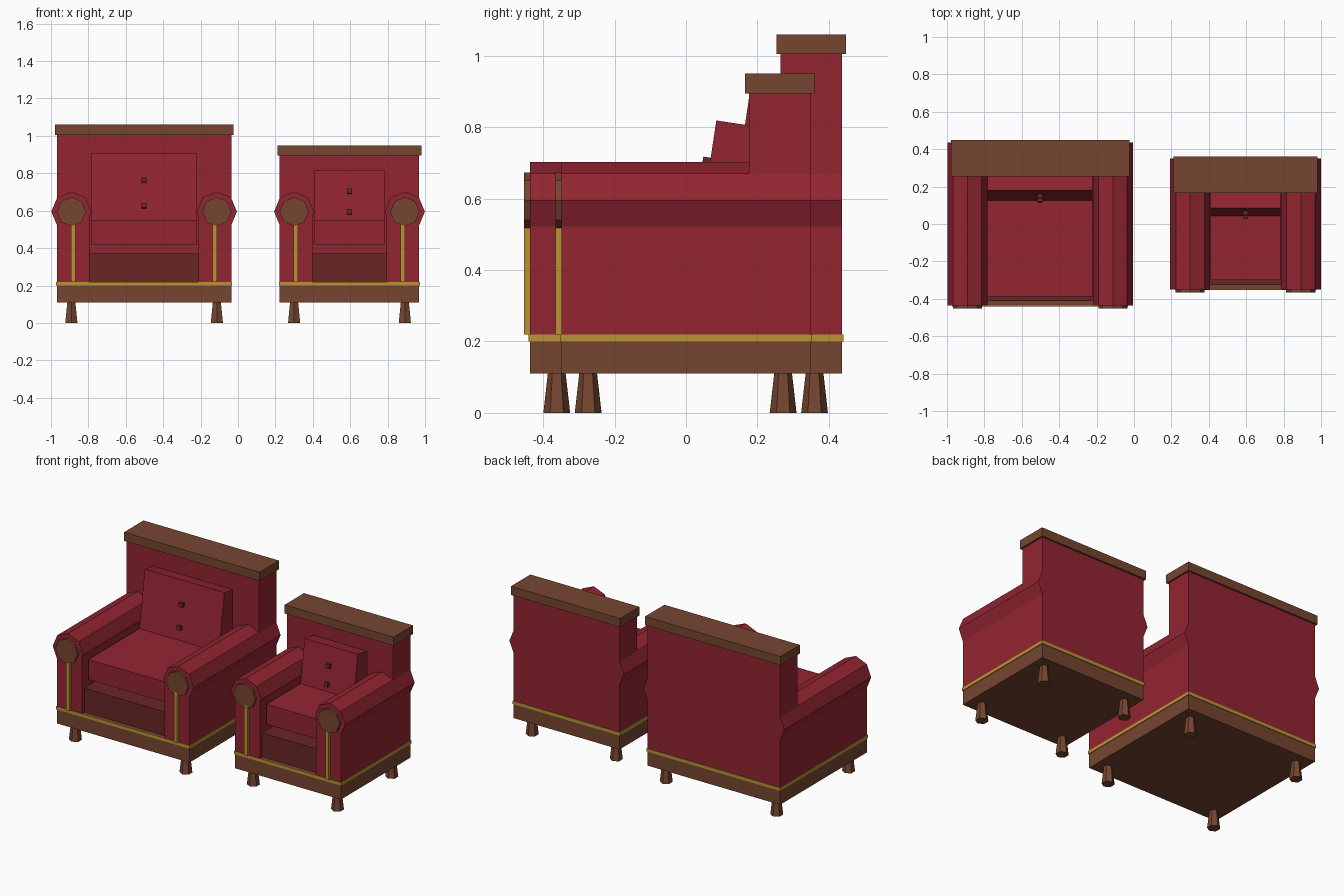
import bpy
from math import radians, sin, cos
from mathutils import Vector

old = bpy.data.objects.get("Cube")
if old:
    bpy.data.objects.remove(old, do_unlink=True)


def material(name, rgb):
    m = bpy.data.materials.new(name)
    m.use_nodes = True
    m.diffuse_color = (*rgb, 1)
    m.node_tree.nodes["Principled BSDF"].inputs["Base Color"].default_value = (*rgb, 1)
    return m


RED = material("red_upholstery", (0.29, 0.018, 0.031))
DARK = material("dark_red_fabric", (0.144, 0.0185, 0.0185))
WOOD = material("brown_wood", (0.18, 0.06, 0.03))
GOLD = material("gold_trim", (0.50, 0.29, 0.034))


def finish(name, mat):
    ob = bpy.context.object
    ob.name = name
    ob.data.materials.append(mat)
    return ob


def box(name, mat, x, y, z, tilt=0):
    """Box from (min, max) ranges, optionally tilted about x."""
    mid = [(a + b) / 2 for a, b in (x, y, z)]
    bpy.ops.mesh.primitive_cube_add(size=1, location=mid, rotation=(tilt, 0, 0))
    ob = finish(name, mat)
    ob.scale = [b - a for a, b in (x, y, z)]
    return ob


def octagon(name, mat, r, x, y, z):
    """Eight-sided roll lying along y, with a corner on top."""
    bpy.ops.mesh.primitive_cylinder_add(
        vertices=8, radius=r, depth=y[1] - y[0],
        location=(x, (y[0] + y[1]) / 2, z), rotation=(radians(90), 0, 0))
    return finish(name, mat)


def armchair(tag, cx, half, depth, back_top, cushion_top, lean_y, buttons):
    """half = body half width, depth = body half depth."""
    front, rear = -depth, depth
    inner = half - 0.175
    arm_x = half - 0.077
    roll_z, seat_z, lean = 0.595, 0.548, 0.15

    def span(h):
        return (cx - h, cx + h)

    # Wooden plinth with a gold band around it
    box(tag + "_base", WOOD, span(half), (front, rear), (0.11, 0.22))
    e = 0.004
    for name, y in (("front", (front - e, front)), ("back", (rear, rear + e))):
        box(f"{tag}_trim_{name}", GOLD, span(half + e), y, (0.20, 0.22))

    # Upholstered back with a wooden cap
    box(tag + "_back", RED, span(half), (rear - 0.173, rear), (0.22, back_top))
    box(tag + "_back_cap", WOOD, span(half + 0.011),
        (rear - 0.184, rear + 0.011), (back_top, back_top + 0.055))

    # Seat block and loose seat cushion
    box(tag + "_seat_block", DARK, span(inner), (front + 0.024, rear - 0.17), (0.22, 0.372))
    box(tag + "_seat_cushion", RED, span(inner - 0.011),
        (front + 0.05, rear - 0.17), (0.42, seat_z))

    # Leaning back cushion: placed so its front face meets the seat at lean_y
    length = (cushion_top - seat_z) / cos(lean) + 0.04
    thick = 0.14
    up = Vector((0, sin(lean), cos(lean)))
    out = Vector((0, -cos(lean), sin(lean)))
    foot = Vector((cx, lean_y, seat_z))
    c = foot + up * (length / 2 - 0.04) - out * thick / 2
    h = inner - 0.011
    box(tag + "_back_cushion", RED, span(h), (c.y - thick / 2, c.y + thick / 2),
        (c.z - length / 2, c.z + length / 2), -lean)
    for i, z in enumerate(buttons):
        p = foot + up * ((z - seat_z) / cos(lean)) + out * 0.008
        box(f"{tag}_button_{i + 1}", DARK, span(0.013), (p.y - 0.013, p.y + 0.013),
            (z - 0.013, z + 0.013), -lean)

    # Arms, arm ends, side trim and legs, mirrored
    for side, s in (("left", 1), ("right", -1)):
        def at(a, b):
            return tuple(sorted((cx + s * a, cx + s * b)))
        n = f"{tag}_{side}_"
        box(n + "trim", GOLD, at(half, half + e), (front, rear), (0.20, 0.22))
        box(n + "arm_panel", RED, at(inner, half), (front, rear - 0.01), (0.22, roll_z))
        octagon(n + "arm_roll", RED, 0.107, cx + s * arm_x, (front, rear), roll_z)
        octagon(n + "arm_knob", WOOD, 0.078, cx + s * arm_x, (front - 0.016, front + 0.01), roll_z)
        box(n + "arm_strip", GOLD, at(arm_x - 0.022, arm_x + 0.002),
            (front - 0.016, front + 0.01), (0.22, 0.54))
        for end, y in (("front", front + 0.075), ("back", rear - 0.077)):
            bpy.ops.mesh.primitive_cone_add(vertices=6, radius1=0.0375, radius2=0.025,
                                            depth=0.11, location=(cx + s * arm_x, y, 0.055))
            finish(n + end + "_leg", WOOD)


armchair("large_chair", -0.502, 0.466, 0.437, 1.005, 0.906, 0.126, (0.765, 0.627))
armchair("small_chair", 0.596, 0.373, 0.349, 0.895, 0.819, 0.044, (0.703, 0.594))
